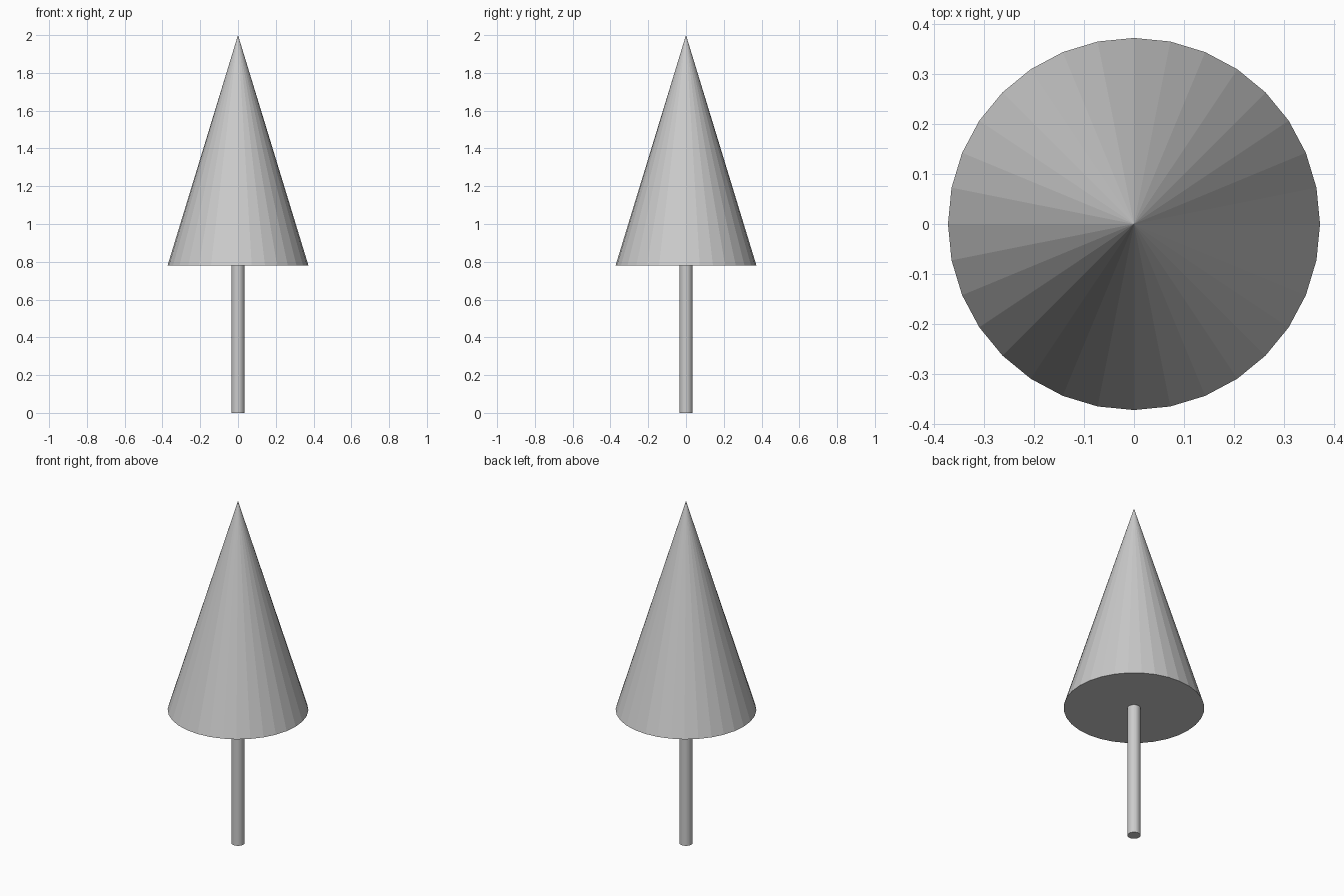
import bpy

if "Cube" in bpy.data.objects:
    bpy.data.objects.remove(bpy.data.objects["Cube"])

SIDES = 32
BASE_Z = 0.78      # underside of the foliage
HEIGHT = 2.0

# Trunk: thin cylinder from the ground to the foliage
bpy.ops.mesh.primitive_cylinder_add(vertices=SIDES, radius=0.035, depth=BASE_Z,
                                    location=(0, 0, BASE_Z / 2))
bpy.context.object.name = "trunk"

# Foliage: flat-shaded cone with a closed base
bpy.ops.mesh.primitive_cone_add(vertices=SIDES, radius1=0.373, radius2=0,
                                depth=HEIGHT - BASE_Z,
                                location=(0, 0, (HEIGHT + BASE_Z) / 2))
bpy.context.object.name = "foliage"
